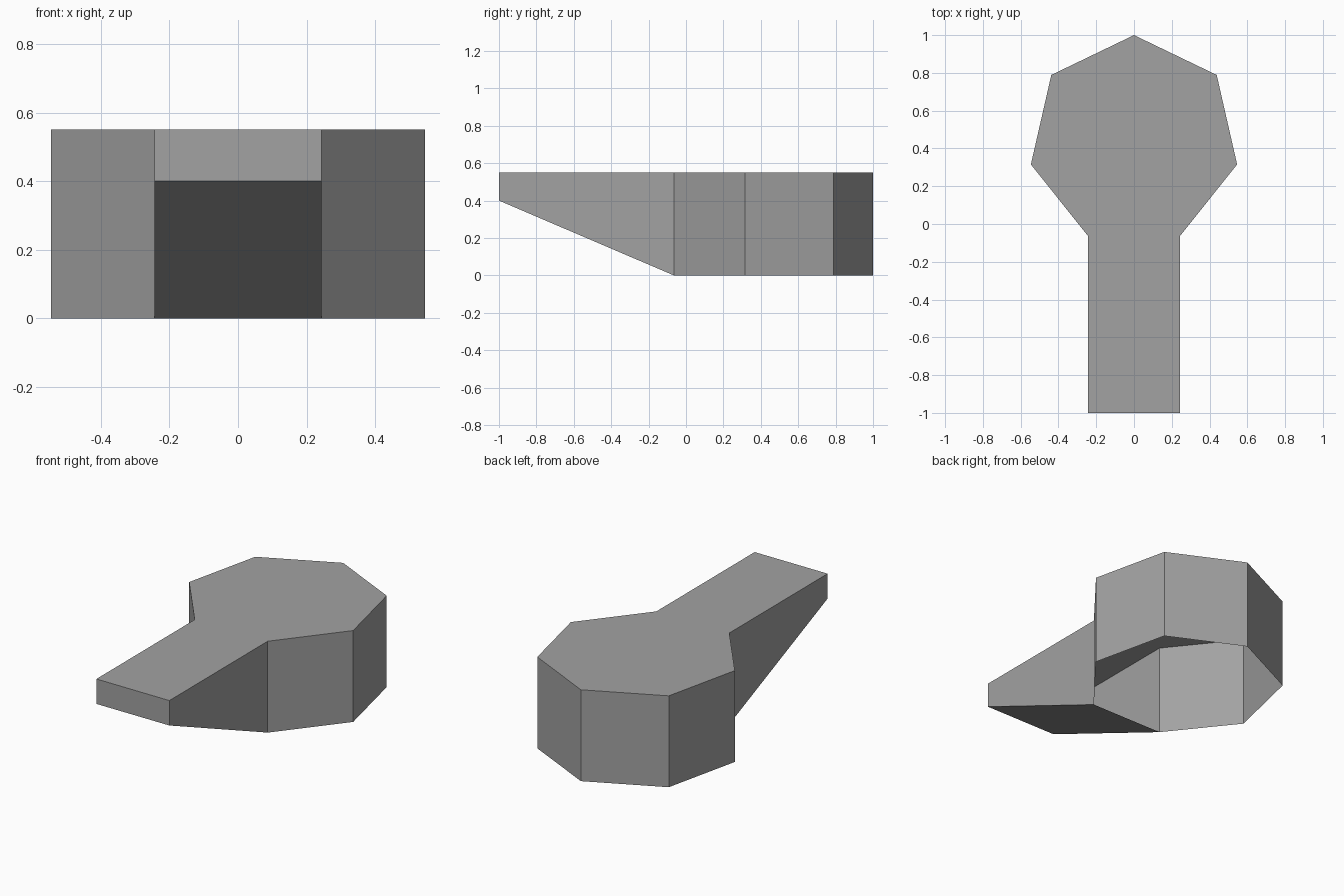
import bpy
import bmesh
from math import sin, cos, tau

cube = bpy.data.objects.get("Cube")
if cube:
    bpy.data.objects.remove(cube, do_unlink=True)

HEIGHT, RADIUS, CENTRE_Y, TIP_Z, SIDES = 0.55, 0.56, 0.44, 0.4, 7

grey = bpy.data.materials.new("plain grey")
grey.use_nodes = True
colour = (0.36, 0.36, 0.36, 1)
grey.diffuse_color = colour
grey.node_tree.nodes["Principled BSDF"].inputs["Base Color"].default_value = colour

# Seven-sided head outline, counterclockwise, starting left of the neck
ring = [(RADIUS * sin(a), CENTRE_Y + RADIUS * cos(a), 0)
        for a in (tau * (3 - i) / SIDES for i in range(SIDES))]
# Spout corners continue straight forward from the neck edge
neck_x = ring[0][0]
outline = ring + [(-neck_x, -1, TIP_Z), (neck_x, -1, TIP_Z)]

bm = bmesh.new()
low = [bm.verts.new(p) for p in outline]
high = [bm.verts.new((x, y, HEIGHT)) for x, y, z in outline]

# Flat top and side walls
bm.faces.new(high)
count = len(outline)
for i in range(count):
    j = (i + 1) % count
    bm.faces.new((low[i], low[j], high[j], high[i]))

# Sloping spout underside; the head stays open and hollow below
bm.faces.new((low[0], low[SIDES - 1], low[SIDES], low[SIDES + 1]))
bmesh.ops.recalc_face_normals(bm, faces=bm.faces)

mesh = bpy.data.meshes.new("spouted_cover")
bm.to_mesh(mesh)
bm.free()
mesh.materials.append(grey)
cover = bpy.data.objects.new("spouted_cover", mesh)
bpy.context.collection.objects.link(cover)
